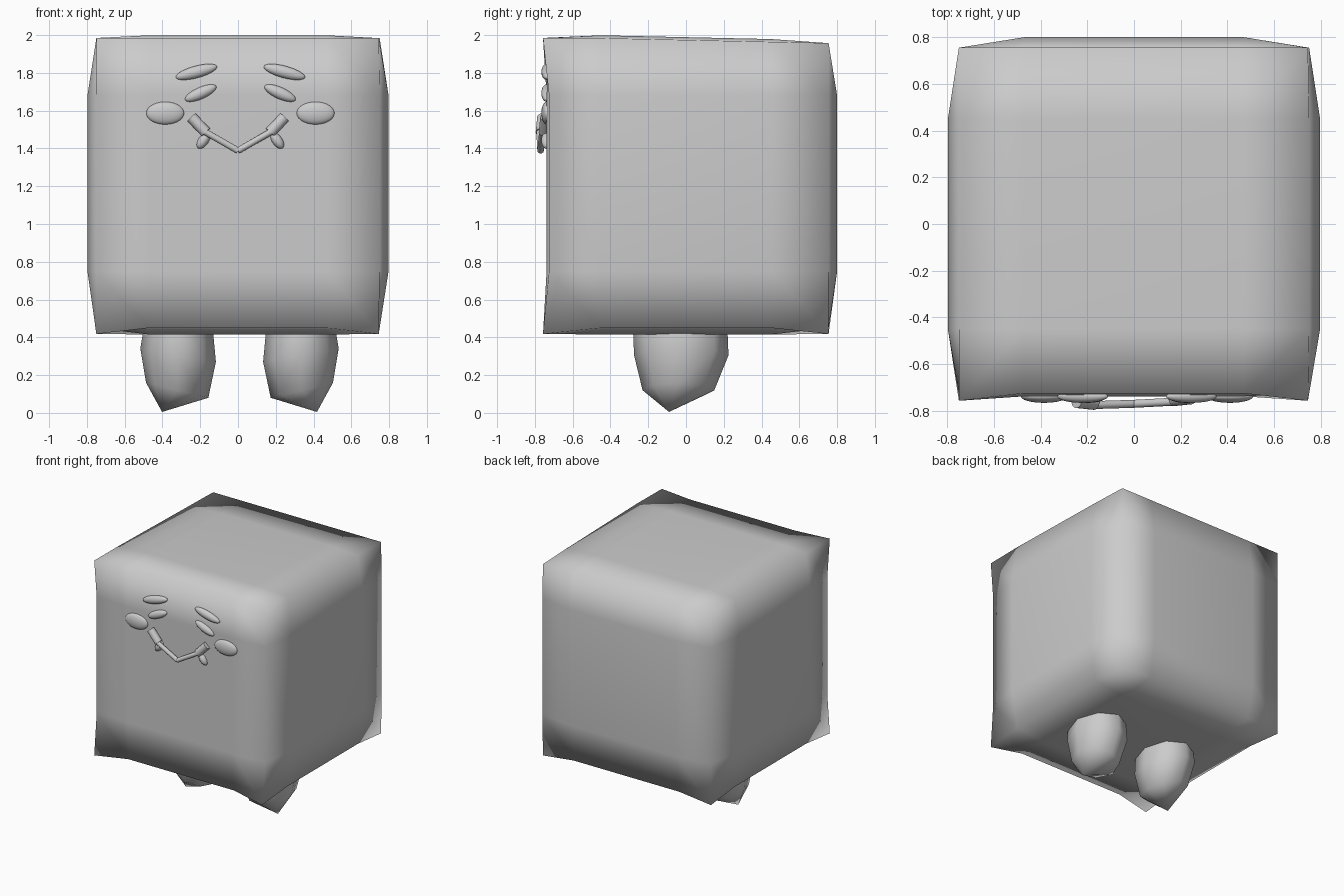
import bpy, bmesh
from math import cos, sin, pi, radians
from mathutils import Vector

if "Cube" in bpy.data.objects:
    bpy.data.objects.remove(bpy.data.objects["Cube"])


def add_mesh(name, bm):
    bmesh.ops.recalc_face_normals(bm, faces=bm.faces[:])
    for f in bm.faces:
        f.smooth = True
    me = bpy.data.meshes.new(name)
    bm.to_mesh(me)
    bm.free()
    ob = bpy.data.objects.new(name, me)
    bpy.context.collection.objects.link(ob)
    return ob


# Body: cube cut in three along each axis, faces bulging, edges pulled in
bm = bmesh.new()
bmesh.ops.create_cube(bm, size=2)
bmesh.ops.subdivide_edges(bm, edges=bm.edges[:], cuts=2, use_grid_fill=True)
outer = [(-0.797, 0.797), (-0.738, 0.8), (0.415, 2.0)]
inner = [(-0.47, 0.47), (-0.45, 0.45), (0.75, 1.68)]
edge = [(-0.75, 0.75), (-0.725, 0.755), (0.45, 1.985)]
corner = [(-0.75, 0.745), (-0.757, 0.755), (0.418, 1.985)]
for v in bm.verts:
    ext = [abs(c) > 0.9 for c in v.co]
    table = (outer, edge, corner)[sum(ext) - 1]
    new = []
    for i in range(3):
        side = int(v.co[i] > 0)
        new.append((table if ext[i] else inner)[i][side])
    # the top slopes down slightly towards the back
    if v.co.z > 0.9:
        new[2] -= 0.022 * max(0, new[1] + 0.5)
    v.co = new
add_mesh("body", bm)


# Legs: eight-sided blobs ending in an off-centre tip
def leg(name, side):
    # centre x, centre y, radius x, radius y, z at outer side, z at inner side
    rings = [(0.325, -0.03, 0.15, 0.20, 0.62, 0.62),
             (0.325, -0.03, 0.185, 0.25, 0.43, 0.43),
             (0.325, -0.025, 0.20, 0.25, 0.34, 0.27),
             (0.33, -0.04, 0.165, 0.19, 0.16, 0.08)]
    bm = bmesh.new()
    loops = []
    for cx, cy, rx, ry, zo, zi in rings:
        loop = []
        for k in range(8):
            a = 2 * pi * k / 8
            t = (cos(a) + 1) / 2
            loop.append(bm.verts.new((side * (cx + rx * cos(a)) + 0.008,
                                      cy + ry * sin(a), zi + (zo - zi) * t)))
        loops.append(loop)
    for a, b in zip(loops, loops[1:]):
        for k in range(8):
            bm.faces.new((a[k], a[k - 1], b[k - 1], b[k]))
    tip = bm.verts.new((side * 0.41 + 0.008, -0.09, 0.005))
    for k in range(8):
        bm.faces.new((loops[-1][k], loops[-1][k - 1], tip))
    bm.faces.new(loops[0])
    add_mesh(name, bm)


# Flat ellipsoid features resting on the front face
def pad(name, x, z, rx, rz, tilt, y=-0.738, ry=0.028):
    bm = bmesh.new()
    bmesh.ops.create_uvsphere(bm, u_segments=24, v_segments=14, radius=1)
    ob = add_mesh(name, bm)
    ob.scale = (rx, ry, rz)
    ob.location = (x, y, z)
    ob.rotation_euler = (0, radians(tilt), 0)


# Round bar between two points
def rod(name, p, q, r):
    p, q = Vector(p), Vector(q)
    bpy.ops.mesh.primitive_cylinder_add(vertices=20, radius=r, depth=(q - p).length,
                                        location=(p + q) / 2)
    ob = bpy.context.object
    ob.name = name
    ob.rotation_euler = (q - p).to_track_quat('Z', 'Y').to_euler()
    bpy.ops.object.shade_smooth_by_angle(angle=radians(35))


for side, label in ((-1, "left"), (1, "right")):
    leg(label + "_leg", side)
    c = 0.0125
    pad(label + "_cheek", c + side * 0.398, 1.587, 0.10, 0.06, 0)
    pad(label + "_brow", c + side * 0.233, 1.805, 0.113, 0.032, side * 15)
    pad(label + "_eye", c + side * 0.21, 1.693, 0.09, 0.031, side * 24)
    pad(label + "_mouth_dimple", c + side * 0.195, 1.442, 0.05, 0.027, side * 55)
    # Smile, turned slightly so its left end stands proud
    y = -0.768 + side * 0.008
    rod(label + "_mouth_line", (0, -0.77, 1.388), (side * 0.19, y, 1.497), 0.017)
    rod(label + "_mouth_corner", (side * 0.17, y + 0.01, 1.485),
        (side * 0.246, y + 0.018, 1.565), 0.03)
